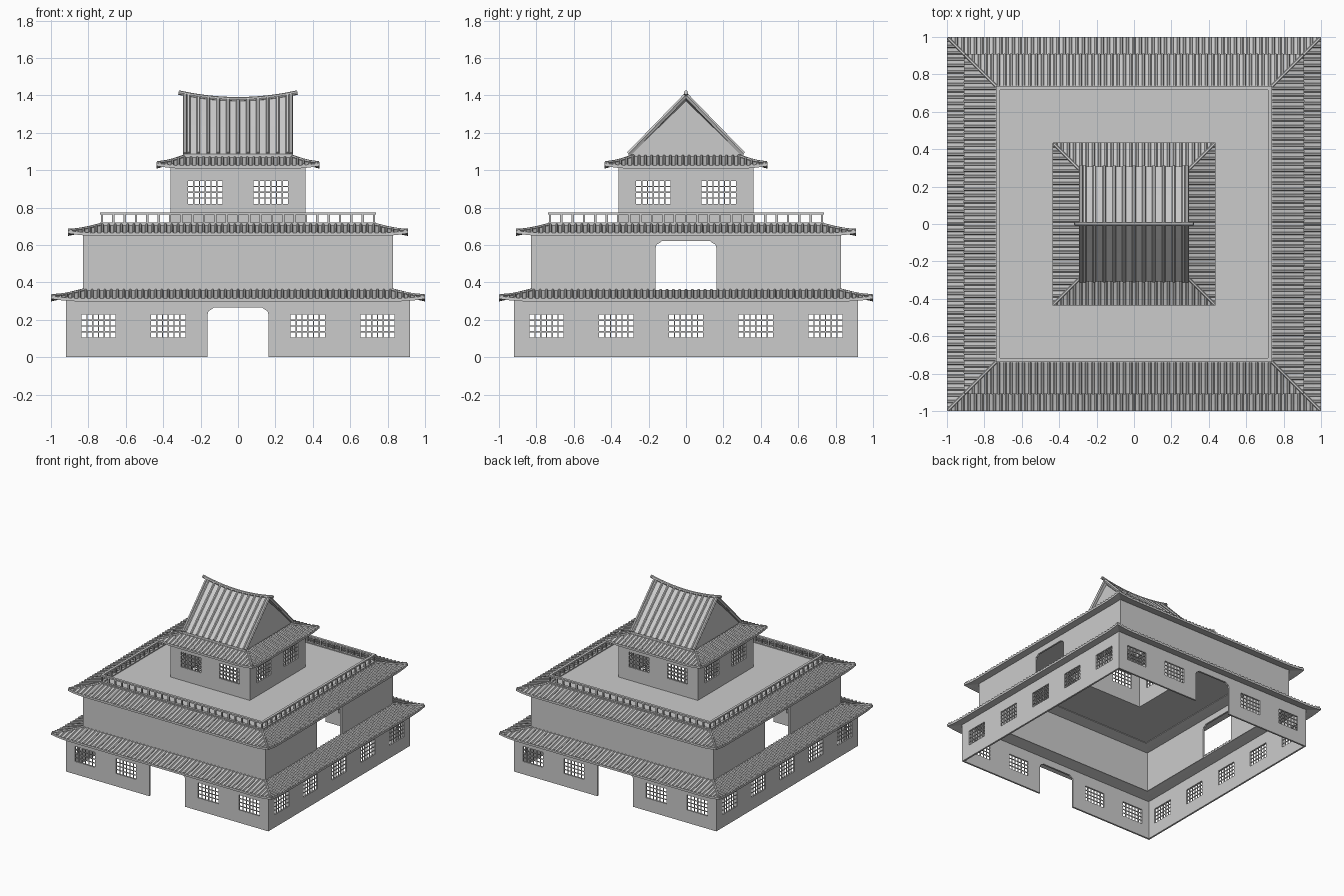
import bpy, bmesh, math
from mathutils import Vector, Matrix

if "Cube" in bpy.data.objects:
    bpy.data.objects.remove(bpy.data.objects["Cube"])

Z = Vector((0, 0, 1))


def finish(name, bm, turns=1):
    """Make an object, repeating the front side around z if turns is 4."""
    base = bm.copy()
    me = bpy.data.meshes.new(name)
    bm.to_mesh(me)
    bm.clear()
    for k in range(turns):
        side = base.copy()
        side.transform(Matrix.Rotation(k * math.pi / 2, 4, 'Z'))
        tmp = bpy.data.meshes.new("tmp")
        side.to_mesh(tmp)
        bm.from_mesh(tmp)
        bpy.data.meshes.remove(tmp)
        side.free()
    bmesh.ops.recalc_face_normals(bm, faces=bm.faces)
    bm.to_mesh(me)
    bm.free()
    base.free()
    ob = bpy.data.objects.new(name, me)
    bpy.context.collection.objects.link(ob)
    return ob


def box(bm, x0, x1, y0, y1, z0, z1):
    m = Matrix.Translation(((x0 + x1) / 2, (y0 + y1) / 2, (z0 + z1) / 2))
    m = m @ Matrix.Diagonal((x1 - x0, y1 - y0, z1 - z0, 1))
    bmesh.ops.create_cube(bm, size=1, matrix=m)


def prism(bm, pts, axis_vec):
    """Extrude a flat polygon along a vector."""
    f = bm.faces.new([bm.verts.new(p) for p in pts])
    r = bmesh.ops.extrude_face_region(bm, geom=[f], use_keep_orig=True)
    bmesh.ops.translate(bm, vec=axis_vec, verts=[v for v in r["geom"] if isinstance(v, bmesh.types.BMVert)])


def sheet(bm, f, nu, nv, thick):
    """Closed slab from a surface function f(u, v), u and v in 0..1."""
    g = [[[bm.verts.new(Vector(f(i / nu, j / nv)) - Z * t) for j in range(nv + 1)]
          for i in range(nu + 1)] for t in (0, thick)]
    for s in g:
        for i in range(nu):
            for j in range(nv):
                bm.faces.new((s[i][j], s[i + 1][j], s[i + 1][j + 1], s[i][j + 1]))
    rim = [(i, 0) for i in range(nu)] + [(nu, j) for j in range(nv)]
    rim += [(i, nv) for i in range(nu, 0, -1)] + [(0, j) for j in range(nv, 0, -1)]
    for (a, b), (c, d) in zip(rim, rim[1:] + rim[:1]):
        bm.faces.new((g[0][a][b], g[0][c][d], g[1][c][d], g[1][a][b]))


def tube(bm, pts, r, n=6):
    pts = [Vector(p) for p in pts]
    rings = []
    for i, p in enumerate(pts):
        d = (pts[min(i + 1, len(pts) - 1)] - pts[max(i - 1, 0)]).normalized()
        s = d.cross(Z).normalized()
        up = s.cross(d)
        rings.append([bm.verts.new(p + r * (s * math.cos(a) + up * math.sin(a)))
                      for a in (2 * math.pi * k / n for k in range(n))])
    for a, b in zip(rings, rings[1:]):
        for k in range(n):
            bm.faces.new((a[k], a[(k + 1) % n], b[(k + 1) % n], b[k]))
    bm.faces.new(rings[0])
    bm.faces.new(rings[-1])


T = 0.014  # wall thickness


def window_panel(bm, x0, x1, d, z0, z1, cx, wz0, wz1, hw=0.092):
    a, b = cx - hw, cx + hw
    box(bm, x0, a, -d, -d + T, z0, z1)
    box(bm, b, x1, -d, -d + T, z0, z1)
    box(bm, a, b, -d, -d + T, z0, wz0)
    box(bm, a, b, -d, -d + T, wz1, z1)
    for k in range(1, 6):
        x = a + (b - a) * k / 6
        box(bm, x - .003, x + .003, -d + .004, -d + .01, wz0, wz1)
    for k in range(1, 4):
        z = wz0 + (wz1 - wz0) * k / 4
        box(bm, a, b, -d + .004, -d + .01, z - .003, z + .003)


def door_panel(bm, h, d, z0, z1, top):
    half = [(h, z0), (h, z1)]
    inner = [(.13, top), (.145, top - .012), (.158, top - .018), (.162, top - .035), (.162, z0)]
    prof = [(-x, z) for x, z in half] + half[::-1] + inner[::-1] + [(-x, z) for x, z in inner]
    prism(bm, [(x, -d, z) for x, z in prof], Vector((0, T, 0)))


# Ground floor: five bays a side, doorways front and back
bay = 0.368
for name, door, angs in (("ground_walls_front_back", True, 0), ("ground_walls_sides", False, 90)):
    bm = bmesh.new()
    for i in range(-2, 3):
        if i == 0 and door:
            door_panel(bm, bay / 2, .92, 0, .325, .265)
        else:
            window_panel(bm, (i - .5) * bay, (i + .5) * bay, .92, 0, .325, i * .373, .105, .228)
    ob = finish(name, bm)
    for k in (0, 180):
        o = ob if k == 0 else ob.copy()
        o.rotation_euler.z = math.radians(angs + k)
        if k:
            o.name = name + "_opposite"
            bpy.context.collection.objects.link(o)

# Middle floor: plain panels, doorways left and right
for name, door, angs in (("middle_walls_front_back", False, 0), ("middle_walls_sides", True, 90)):
    bm = bmesh.new()
    edges = [-.83, -.56, -.187, .187, .56, .83]
    for i in range(5):
        if i == 2 and door:
            door_panel(bm, .187, .83, .34, .68, .62)
        else:
            box(bm, edges[i], edges[i + 1], -.83, -.83 + T, .34, .68)
    ob = finish(name, bm)
    for k in (0, 180):
        o = ob if k == 0 else ob.copy()
        o.rotation_euler.z = math.radians(angs + k)
        if k:
            o.name = name + "_opposite"
            bpy.context.collection.objects.link(o)

# Tower: two windows a side
bm = bmesh.new()
window_panel(bm, -.36, 0, .36, .69, 1.04, -.175, .82, .943)
window_panel(bm, 0, .36, .36, .69, 1.04, .175, .82, .943)
finish("tower_walls", bm, 4)

# Terrace deck, open under the tower
bm = bmesh.new()
box(bm, -.74, .36, -.74, -.35, .695, .712)
finish("terrace_deck", bm, 4)

# Terrace railing
bm = bmesh.new()
box(bm, -.737, .737, -.737, -.717, .762, .774)
box(bm, -.737, .737, -.737, -.717, .705, .72)
for k in range(24):
    x = -.727 + 1.454 * k / 24
    box(bm, x - .006, x + .006, -.733, -.721, .715, .765)
finish("terrace_railing", bm, 4)


# Skirt roofs with tile ribs and lifted corners
def skirt(name, inner, outer, zo, zi):
    def z_at(x, d):
        v = (d - inner) / (outer - inner)
        s = max(0, (abs(x) - outer + .16) / .16)
        return zo + (zi - zo) * (1 - v) ** 1.1 + .014 * v * s * s

    def surf(u, v):
        d = inner + (outer - inner) * v
        x = (2 * u - 1) * d
        return (x, -d, z_at(x, d))

    bm = bmesh.new()
    sheet(bm, surf, 40, 5, .016)
    finish(name + "_slab", bm, 4)
    bm = bmesh.new()
    n = round(2 * outer / .034)
    for k in range(n):
        x = -outer + 2 * outer * (k + .5) / n
        d0 = max(inner, abs(x))
        ds = [d0 + (outer - .001 - d0) * j / 4 for j in range(5)]
        tube(bm, [(x, -d, z_at(x, d) + .001) for d in ds], .008)
    ds = [inner + (outer - .006 - inner) * j / 5 for j in range(6)]
    tube(bm, [(d, -d, z_at(d, d) + .003) for d in ds], .009)
    finish(name + "_tiles", bm, 4)


skirt("lower_roof", .82, 1.0, .314, .358)
skirt("middle_roof", .735, .91, .664, .706)
skirt("tower_roof", .28, .435, 1.024, 1.074)

# Gabled top roof with sagging ridge
ridge = lambda x: 1.375 + .03 * (x / .29) ** 2


def slope(x, t):
    return Vector((x, -.308 * (1 - t), 1.087 + (ridge(x) - 1.087) * t))


bm = bmesh.new()
sheet(bm, lambda u, v: slope((2 * u - 1) * .288, v), 16, 4, .02)
for k in range(11):
    x = -.265 + .053 * k
    tube(bm, [slope(x, j / 4) + Vector((0, 0, .003)) for j in range(5)], .01)
for x in (-.283, .283):
    tube(bm, [slope(x, j / 4) for j in range(5)], .012)
roof = finish("gable_roof_front", bm)
back = roof.copy()
back.name = "gable_roof_back"
back.rotation_euler.z = math.pi
bpy.context.collection.objects.link(back)

bm = bmesh.new()
for x in (-.272, .262):
    prism(bm, [(x, -.295, 1.06), (x, .295, 1.06), (x, .295, 1.085), (x, 0, 1.37), (x, -.295, 1.085)],
          Vector((.01, 0, 0)))
finish("gable_walls", bm)

bm = bmesh.new()
xs = [-.318 + .636 * i / 16 for i in range(17)]
tube(bm, [(x, 0, ridge(x) + .004) for x in xs], .012, 8)
finish("ridge_beam", bm)
